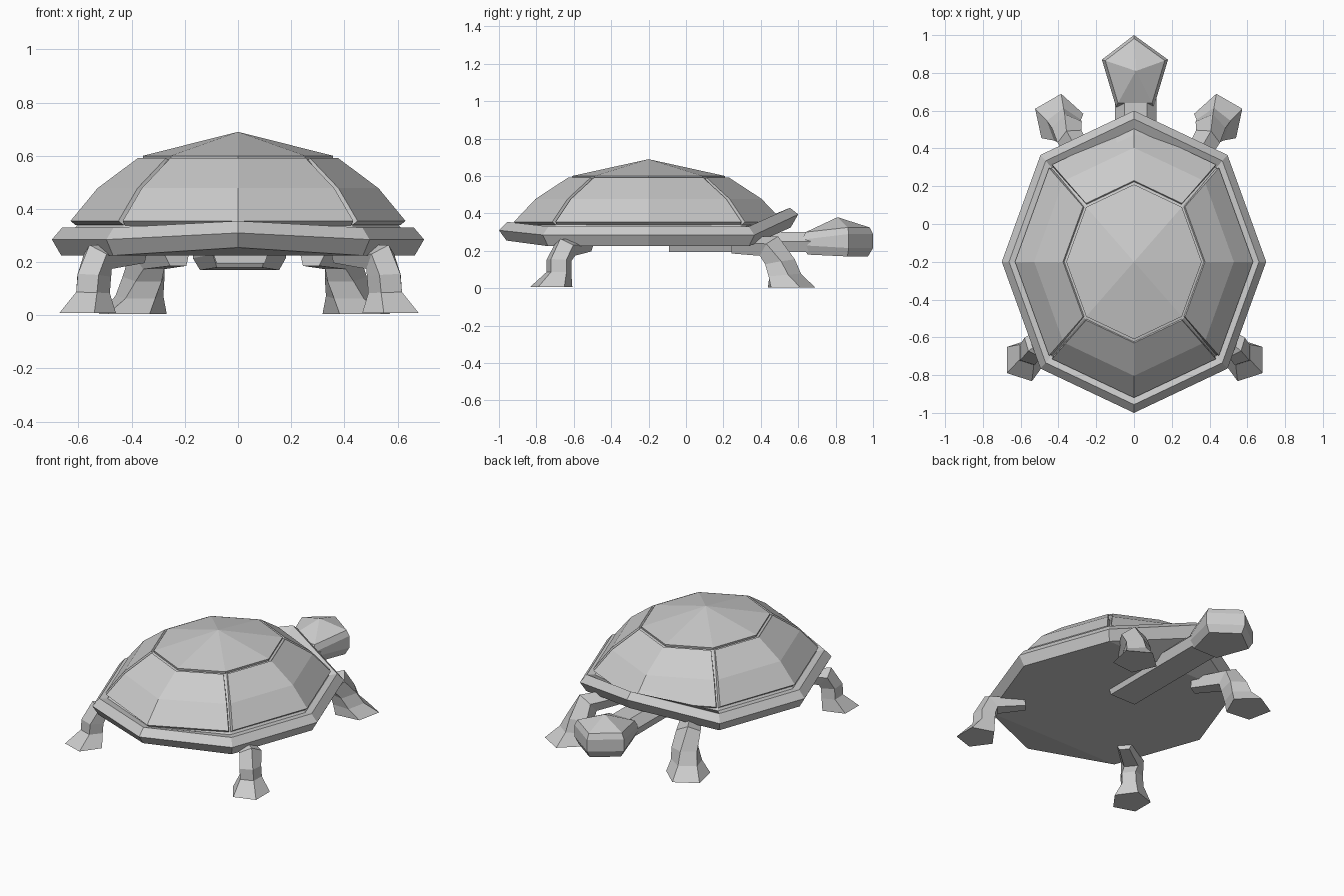
import bpy, bmesh
from math import sin, cos, pi, radians
from mathutils import Vector

if "Cube" in bpy.data.objects:
    bpy.data.objects.remove(bpy.data.objects["Cube"])


def make(name, verts, faces, recalc=True):
    me = bpy.data.meshes.new(name)
    me.from_pydata([tuple(v) for v in verts], [], faces)
    if recalc:
        bm = bmesh.new()
        bm.from_mesh(me)
        bmesh.ops.recalc_face_normals(bm, faces=bm.faces)
        bm.to_mesh(me)
        bm.free()
    ob = bpy.data.objects.new(name, me)
    bpy.context.collection.objects.link(ob)
    return ob


def octagon(s, z, lift_head=0.0, lift_tail=0.0):
    # stretched octagon, vertex 0 at the head end, going counter-clockwise
    ring = []
    for i in range(8):
        a = pi / 2 + i * pi / 4
        dz = lift_head if i == 0 else lift_tail if i == 4 else 0
        ring.append(Vector((0.7 * s * cos(a), -0.2 + 0.8 * s * sin(a), z + dz)))
    return ring


def loft(name, rings, apex=None, cap_end=True):
    n = len(rings[0])
    verts = [v for r in rings for v in r]
    faces = [tuple(range(n))]
    for k in range(len(rings) - 1):
        for i in range(n):
            j = (i + 1) % n
            faces.append((k * n + i, k * n + j, (k + 1) * n + j, (k + 1) * n + i))
    base = (len(rings) - 1) * n
    if apex is not None:
        verts.append(Vector(apex))
        faces += [(base + i, base + (i + 1) % n, len(verts) - 1) for i in range(n)]
    elif cap_end:
        faces.append(tuple(range(base, base + n)))
    return make(name, verts, faces)


# shell core: bevelled rim lifted at head and tail, dome below the plates
rings = [octagon(0.95, 0.225, 0.10, 0.03), octagon(1.0, 0.285, 0.11, 0.025),
         octagon(0.945, 0.33, 0.10, 0.025), octagon(0.88, 0.325, 0.06, 0.015),
         octagon(0.725, 0.465), octagon(0.53, 0.583)]
verts = [v for r in rings for v in r] + [Vector((0, -0.2, 0.67))]
faces = [(0, 1, 7), (1, 2, 6, 7), (2, 3, 5, 6), (3, 4, 5)]
for k in range(5):
    for i in range(8):
        j = (i + 1) % 8
        faces.append((k * 8 + i, k * 8 + j, k * 8 + 8 + j, k * 8 + 8 + i))
faces += [(40 + i, 40 + (i + 1) % 8, 48) for i in range(8)]
make("shell_core", verts, faces)

# four side plates, each spanning two octagon edges with a gap at the seams
levels = [octagon(0.90, 0.355), octagon(0.755, 0.478), octagon(0.537, 0.592)]
for p, label in enumerate(("head_end", "left", "tail_end", "right")):
    mid = 2 * p
    verts = []
    for ring in levels:
        m = ring[mid]
        for end in (ring[(mid - 1) % 8], ring[(mid + 1) % 8]):
            d = (m - end).normalized() * 0.013
            verts.append(end + d)
            if len(verts) % 3 == 1:
                verts.append(m)
    faces = [(3 * r + c, 3 * r + c + 1, 3 * r + c + 4, 3 * r + c + 3)
             for r in range(2) for c in range(2)]
    plate = make("shell_plate_" + label, verts, faces, False)
    mod = plate.modifiers.new("thickness", "SOLIDIFY")
    mod.thickness = 0.025
    mod.offset = -1

# top plate
loft("shell_plate_top", [octagon(0.505, 0.575), octagon(0.512, 0.6)], apex=(0, -0.2, 0.69))


def section(c, yaw, pitch, r, r2=None):
    # pentagon across a limb; pitch 0 = limb runs outward, 90 = straight down
    a, p = radians(yaw), radians(pitch)
    side = Vector((-sin(a), cos(a), 0))
    up = Vector((sin(p) * cos(a), sin(p) * sin(a), cos(p)))
    return [Vector(c) + up * (r * cos(t)) + side * ((r2 or r) * sin(t))
            for t in (i * 2 * pi / 5 for i in range(5))]


# legs: arm under the shell, knee, ankle, flared foot
front = [section((0.28, 0.27, 0.225), 60, 15, 0.05, 0.06),
         section((0.385, 0.45, 0.22), 62, 40, 0.075),
         section((0.40, 0.50, 0.14), 78, 80, 0.085),
         section((0.42, 0.52, 0.07), 88, 85, 0.095),
         section((0.45, 0.555, 0.005), 96, 90, 0.135)]
rear = [section((0.38, -0.53, 0.225), -40, 5, 0.035, 0.05),
        section((0.535, -0.645, 0.215), -40, 40, 0.065, 0.07),
        section((0.555, -0.68, 0.15), -37, 85, 0.07),
        section((0.56, -0.68, 0.085), -36, 88, 0.07),
        section((0.585, -0.72, 0.008), -36, 90, 0.118)]
for name, rs, axis in (("front_leg", front, 0.025), ("rear_leg", rear, 0.004)):
    loft(name + "_right", rs)
    loft(name + "_left", [[Vector((2 * axis - v.x, v.y, v.z)) for v in r] for r in rs])


# neck: bevelled bar running back under the shell
def neck_ring(y, top):
    return [Vector((0.01 + x, y, z)) for x, z in
            ((-0.09, 0.195), (0.09, 0.195), (0.11, 0.25), (0.06, top), (-0.06, top), (-0.11, 0.25))]


loft("neck", [neck_ring(-0.09, 0.27), neck_ring(0.45, 0.30), neck_ring(0.70, 0.30)])

# head: wedge outline with a pointed snout, rising to a crown
outline = [(-0.095, 0.62), (0.105, 0.62), (0.18, 0.87), (0.0, 1.0), (-0.17, 0.87)]


def head_ring(s, z, back_z):
    return [Vector((0.01 + (x - 0.01) * s, 0.82 + (y - 0.82) * s, back_z if i < 2 else z))
            for i, (x, y) in enumerate(outline)]


loft("head", [head_ring(0.85, 0.17, 0.18), head_ring(1.0, 0.215, 0.23),
              head_ring(1.0, 0.29, 0.26), head_ring(0.9, 0.325, 0.30)],
     apex=(0.01, 0.81, 0.38))
